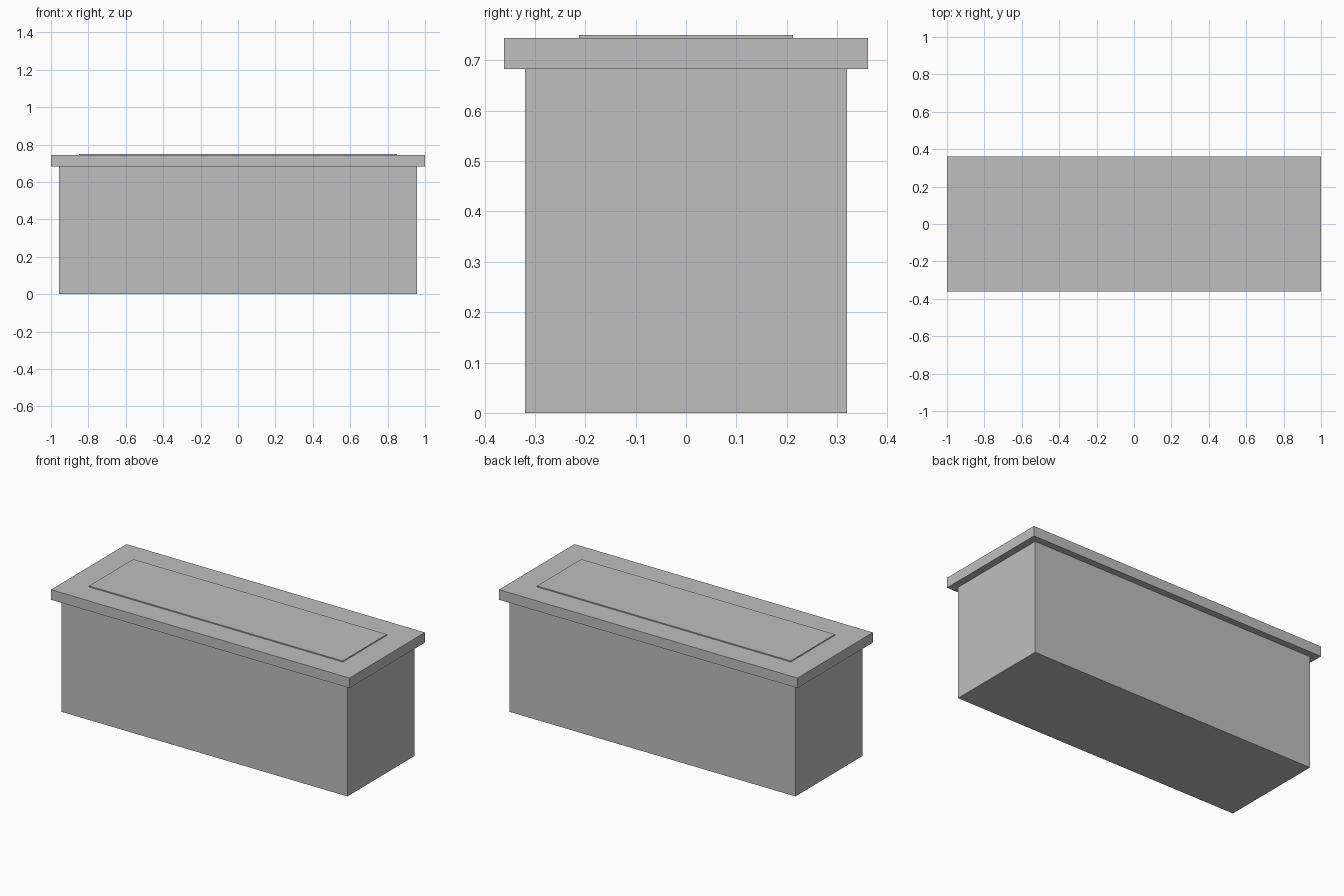
import bpy

if "Cube" in bpy.data.objects:
    bpy.data.objects.remove(bpy.data.objects["Cube"])

# One plain grey for the whole box
grey = bpy.data.materials.new("plain_grey")
grey.diffuse_color = (0.52, 0.52, 0.52, 1.0)
grey.use_nodes = True
grey.node_tree.nodes["Principled BSDF"].inputs["Base Color"].default_value = grey.diffuse_color


def block(name, width, depth, bottom, top):
    """Add a centred box spanning the given heights."""
    bpy.ops.mesh.primitive_cube_add(size=1, location=(0, 0, (bottom + top) / 2))
    obj = bpy.context.object
    obj.name = name
    obj.scale = (width, depth, top - bottom)
    bpy.ops.object.transform_apply(location=False, rotation=False, scale=True)
    obj.data.materials.append(grey)
    return obj


# Main box
block("body", 1.915, 0.64, 0.0, 0.683)
# Overhanging lid
block("lid", 2.0, 0.722, 0.683, 0.744)
# Thin raised panel on the lid
block("top_panel", 1.70, 0.424, 0.744, 0.75)
